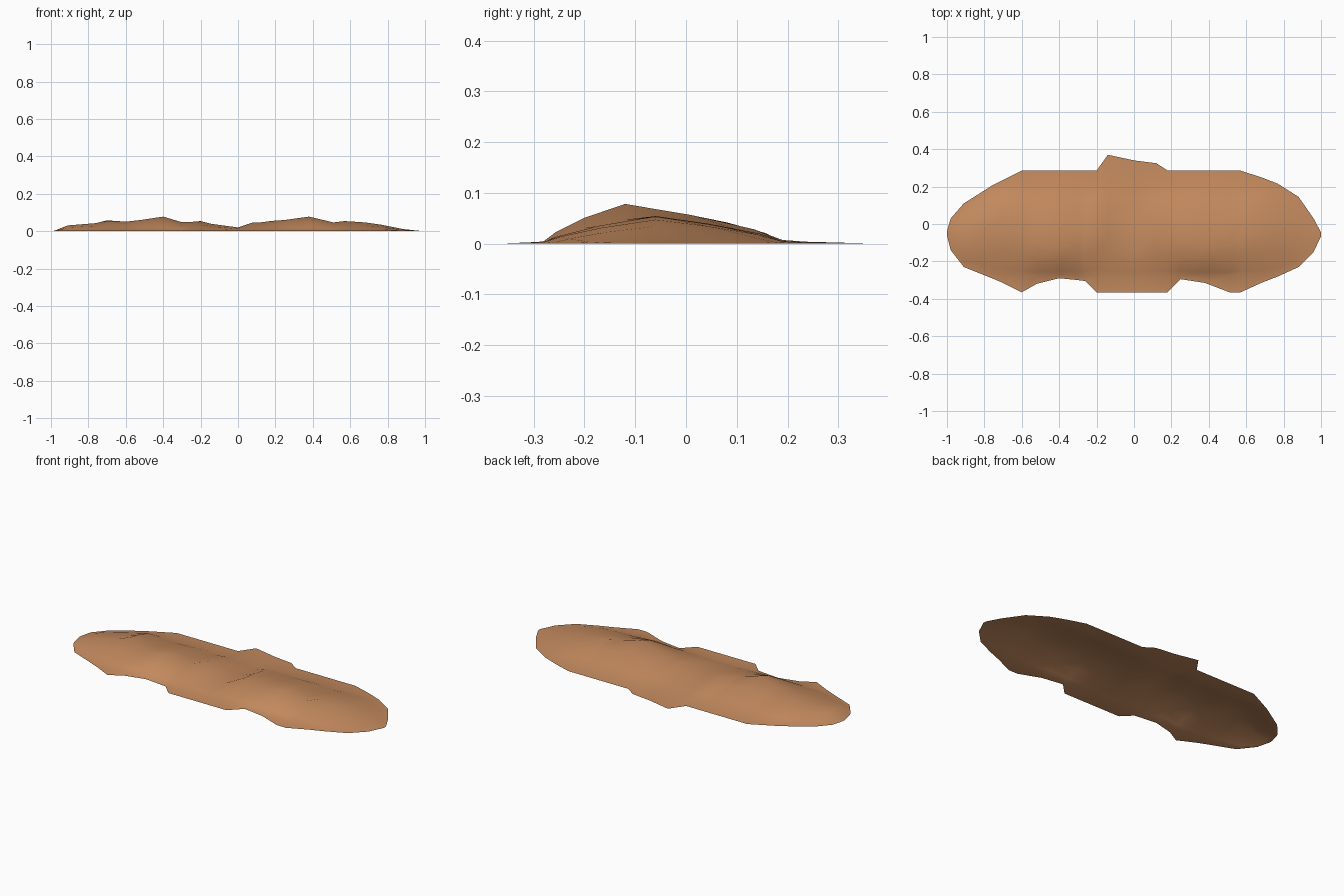
import bpy, bmesh

# Cross-sections along x: (x, front edge y, back edge y, ridge y, ridge height)
SECTIONS = [
    (-1.00, -0.06, -0.04, -0.05, 0.0), (-0.98, -0.14, 0.03, -0.05, 0.003),
    (-0.91, -0.23, 0.11, -0.09, 0.031), (-0.76, -0.29, 0.205, -0.03, 0.043),
    (-0.70, -0.315, 0.235, 0.00, 0.058), (-0.60, -0.365, 0.285, -0.06, 0.051),
    (-0.52, -0.32, 0.285, -0.10, 0.06), (-0.40, -0.29, 0.285, -0.12, 0.078),
    (-0.30, -0.30, 0.285, -0.11, 0.048), (-0.26, -0.305, 0.285, -0.08, 0.049),
    (-0.20, -0.365, 0.285, -0.03, 0.054), (-0.14, -0.365, 0.37, -0.05, 0.039),
    (0.00, -0.365, 0.34, -0.13, 0.02), (0.08, -0.365, 0.33, -0.06, 0.047),
    (0.12, -0.365, 0.325, -0.06, 0.047), (0.18, -0.365, 0.285, -0.06, 0.055),
    (0.25, -0.295, 0.285, -0.10, 0.06), (0.38, -0.315, 0.285, -0.12, 0.078),
    (0.51, -0.365, 0.285, -0.12, 0.047), (0.57, -0.365, 0.285, -0.06, 0.054),
    (0.68, -0.315, 0.25, -0.06, 0.047), (0.77, -0.28, 0.215, -0.06, 0.034),
    (0.88, -0.23, 0.145, -0.06, 0.012), (0.96, -0.15, 0.03, -0.06, 0.003),
    (1.00, -0.065, -0.045, -0.055, 0.0),
]


def section_points(x, front, back, ridge, h):
    """Thin skirt, foot of slope, convex slope, ridge, and down again."""
    foot_f = max(-0.28, ridge + (front - ridge) * 0.9)
    foot_b = min(0.19, ridge + (back - ridge) * 0.85)
    mix = lambda end, t: ridge + (end - ridge) * t
    return [(x, front, 0.0), (x, foot_f, 0.06 * h), (x, mix(foot_f, 0.86), 0.28 * h),
            (x, mix(foot_f, 0.5), 0.65 * h), (x, ridge, h),
            (x, mix(foot_b, 0.42), 0.72 * h), (x, mix(foot_b, 0.82), 0.36 * h),
            (x, foot_b, 0.09 * h), (x, back, 0.0)]


# Open-bottomed mound lofted through the cross-sections
bm = bmesh.new()
rows = [[bm.verts.new(p) for p in section_points(*s)] for s in SECTIONS]
for a, b in zip(rows, rows[1:]):
    for i in range(len(a) - 1):
        bm.faces.new((a[i], b[i], b[i + 1], a[i + 1])).smooth = True
mesh = bpy.data.meshes.new("dirt_mound")
bm.to_mesh(mesh)
bm.free()
mound = bpy.data.objects.new("dirt_mound", mesh)
bpy.context.collection.objects.link(mound)

# Single earthy colour
mat = bpy.data.materials.new("earth_brown")
mat.diffuse_color = (0.56, 0.26, 0.115, 1)
mesh.materials.append(mat)
